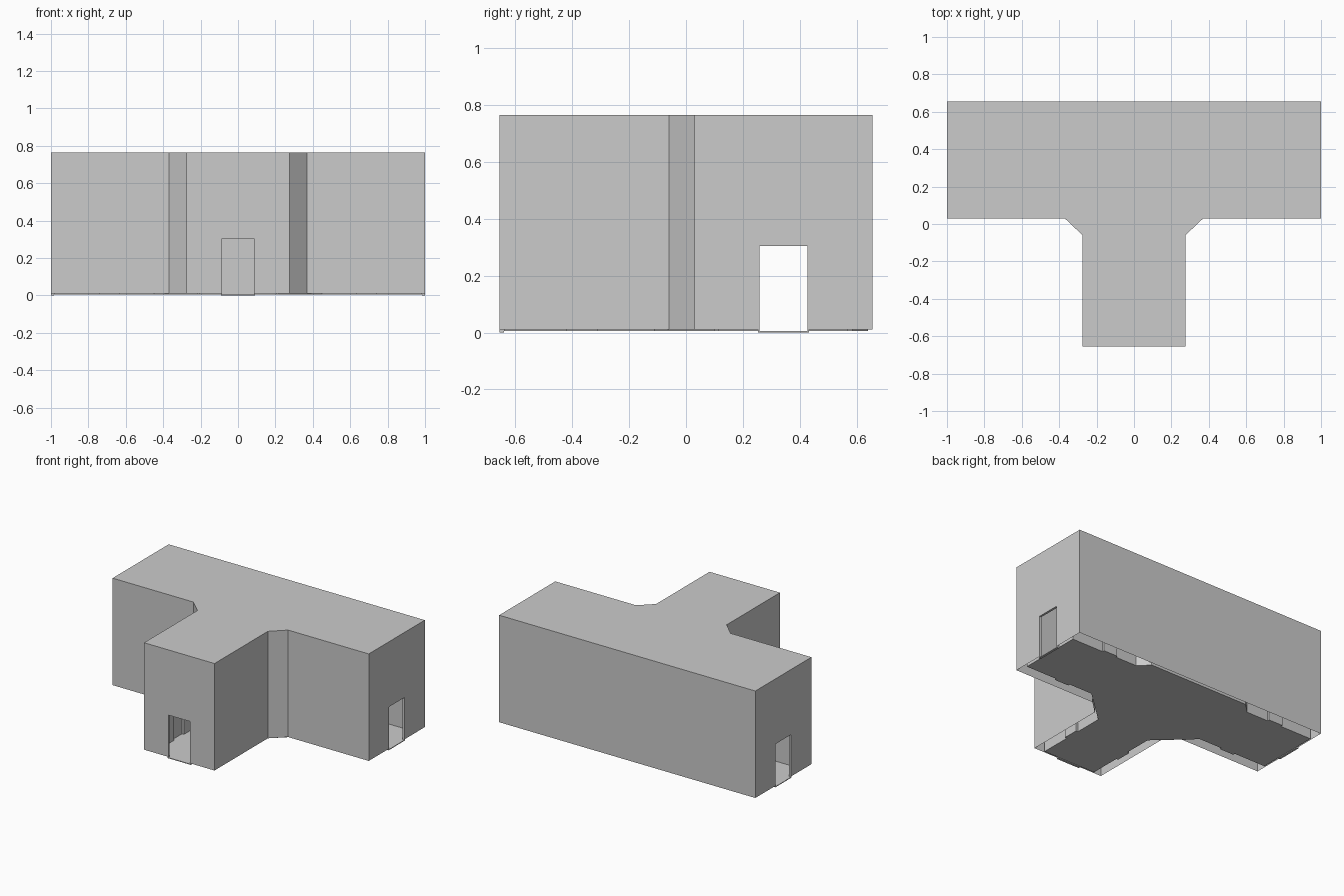
import bpy, bmesh
from mathutils import Vector, Matrix

if "Cube" in bpy.data.objects:
    bpy.data.objects.remove(bpy.data.objects["Cube"])

DOOR_W, DOOR_H = 0.0875, 0.3075   # half width and top of each doorway
ARM_Y = 0.3425                    # centre line of the cross arms


def finish(name, bm):
    me = bpy.data.meshes.new(name)
    bm.to_mesh(me)
    bm.free()
    ob = bpy.data.objects.new(name, me)
    bpy.context.collection.objects.link(ob)
    return ob


def mirrored(half):
    """Close a right-hand half outline into a full counter-clockwise loop."""
    return half + [(-x, y) for x, y in reversed(half)]


def shell(name, half, z0, z1, cap_z, inward=False, floor=False):
    """Thin walls with doorways in the three ends, plus a top and optional floor."""
    bm = bmesh.new()
    pts = [Vector(p) for p in mirrored(half)]

    def face(coords):
        bm.faces.new([bm.verts.new((p[0], p[1], z)) for p, z in coords])

    for a, b in zip(pts, pts[1:] + pts[:1]):
        m, d = (a + b) / 2, (b - a).normalized()
        loop = [(a, z0)]
        if abs(m.x) > 0.95 or m.y < -0.6:
            l, r = m - d * DOOR_W, m + d * DOOR_W
            loop += [(l, z0), (l, DOOR_H), (r, DOOR_H), (r, z0)]
        face(loop + [(b, z0), (b, z1), (a, z1)])
    face([(p, cap_z) for p in pts])
    if floor:
        face([(p, z0) for p in reversed(pts)])
    bmesh.ops.remove_doubles(bm, verts=bm.verts, dist=1e-5)
    if inward:
        bmesh.ops.reverse_faces(bm, faces=bm.faces)
    return finish(name, bm)


def door_frame(name, x, y, along_x):
    """Thin lining: two jambs, lintel and sill around a doorway."""
    bm = bmesh.new()
    depth, t = 0.015, 0.005

    def bar(u, z, su, sz):
        loc = (x, y + u, z) if along_x else (x + u, y, z)
        size = (depth, su, sz) if along_x else (su, depth, sz)
        mat = Matrix.Translation(loc) @ Matrix.Diagonal((*size, 1))
        bmesh.ops.create_cube(bm, size=1, matrix=mat)

    top = DOOR_H + t / 2
    for s in (-1, 1):
        bar(s * DOOR_W, top / 2, t, top)
    bar(0, DOOR_H, DOOR_W * 2 - t, t)
    bar(0, t / 2, DOOR_W * 2 - t, t)
    return finish(name, bm)


# Outer T-shaped shell, open underneath
outer = [(0.275, -0.655), (0.275, -0.06), (0.37, 0.03), (1, 0.03), (1, 0.655)]
shell("outer_walls", outer, 0.01, 0.765, 0.765)

# Inner room with shallow wall recesses and a wider crossing
inner = [(0.205, -0.64), (0.205, -0.42), (0.22, -0.42), (0.22, -0.31), (0.205, -0.31),
         (0.205, -0.11), (0.45, 0.115),
         (0.63, 0.115), (0.63, 0.10), (0.74, 0.10), (0.74, 0.115),
         (0.985, 0.115), (0.985, 0.57),
         (0.74, 0.57), (0.74, 0.585), (0.63, 0.585), (0.63, 0.57),
         (0.46, 0.57), (0.39, 0.64)]
shell("inner_room", inner, 0.005, 0.70, 0.70, inward=True, floor=True)

# Doorway linings bridging the inner and outer walls
door_frame("front_door_frame", 0, -0.6475, False)
door_frame("right_door_frame", 0.9925, ARM_Y, True)
door_frame("left_door_frame", -0.9925, ARM_Y, True)
